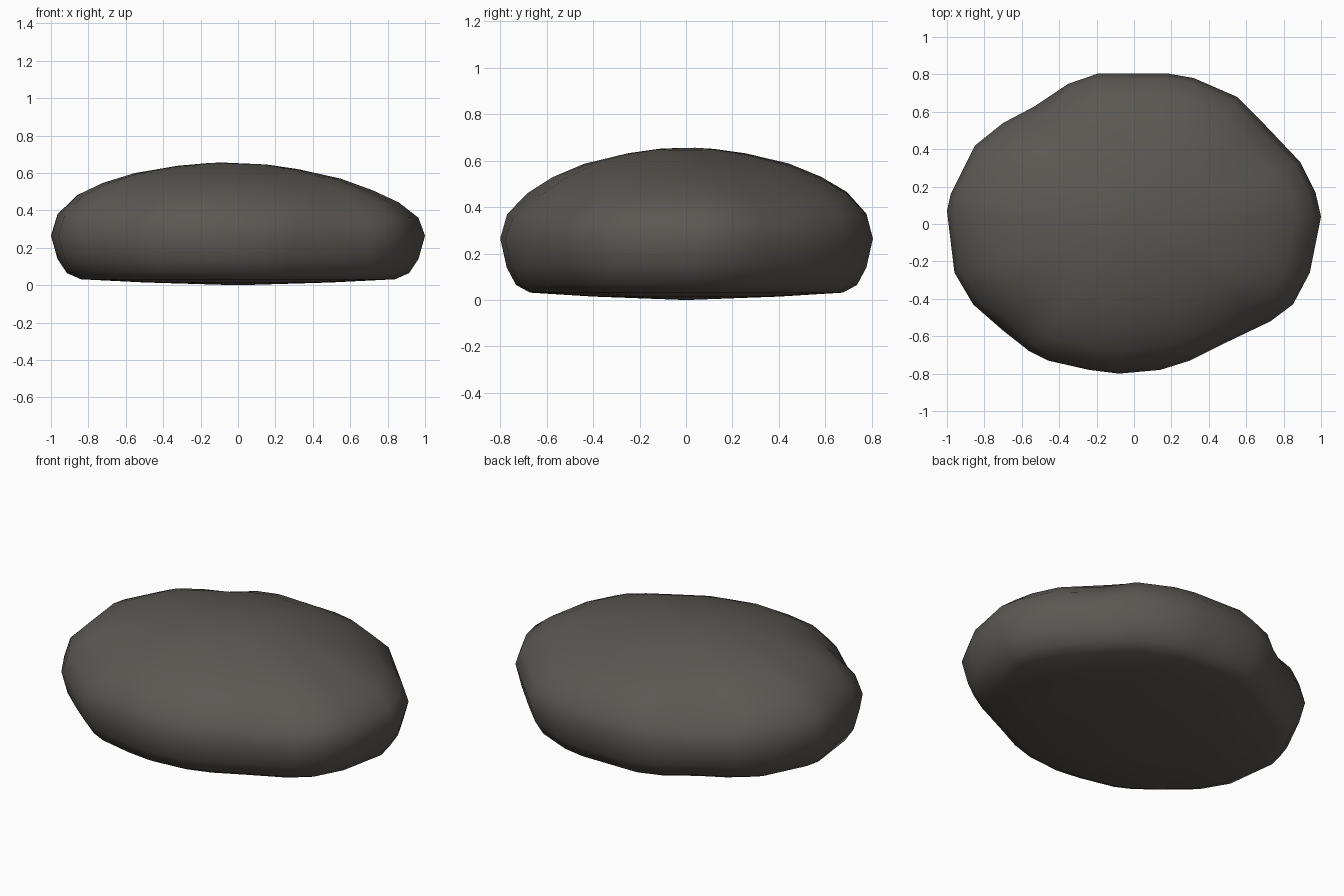
import bpy, bmesh, math
from mathutils import Vector

if "Cube" in bpy.data.objects:
    bpy.data.objects.remove(bpy.data.objects["Cube"])

# Widest outline of the rock seen from above, counter-clockwise
OUTLINE = [(1, .04), (.97, .17), (.89, .33), (.7, .53), (.55, .68), (.32, .78), (.18, .805),
           (0, .805), (-.19, .805), (-.35, .75), (-.53, .63), (-.7, .54), (-.85, .42),
           (-.98, .16), (-1, .07), (-.96, -.26), (-.86, -.43), (-.7, -.57), (-.56, -.68),
           (-.46, -.73), (-.24, -.78), (-.08, -.8), (.14, -.78), (.3, -.73), (.5, -.63),
           (.73, -.52), (.85, -.43), (.94, -.26)]

# Profile from underside to crown: fraction of the outline, height
PROFILE = [(.5, .015), (.84, .032), (.915, .065), (.965, .14), (1, .265),
           (.965, .37), (.86, .462), (.72, .528), (.55, .585), (.32, .63), (.15, .65)]

# Soft dents: centre, radius, depth
DENTS = [((-.5, .6, .45), .28, .05), ((.6, -.5, .38), .22, .04),
         ((-.65, -.5, .42), .28, .035), ((.65, .45, .42), .22, .02),
         ((.1, -.7, .45), .25, .02)]


def shape(x, y, z, s):
    # crown leans towards the left, so the right shoulder is lower
    if z > .3:
        z -= .028 * x * min(1, (z - .3) / .2)
    p = Vector((x, y, z))
    for c, r, depth in DENTS:
        d = (p - Vector(c)).length / r
        if d < 1 and s < 1 and z > .3:
            p -= Vector((x, y, .5)).normalized() * depth * (1 - d * d) ** 2
    return p


# Rock body: stacked rings closed by a fan at each end
bm = bmesh.new()
rings = [[bm.verts.new(shape(x * s, y * s, z, s)) for x, y in OUTLINE] for s, z in PROFILE]
bottom = bm.verts.new((0, 0, 0))
top = bm.verts.new((-.08, .04, .656))
n = len(OUTLINE)
for i in range(n):
    j = (i + 1) % n
    bm.faces.new((bottom, rings[0][j], rings[0][i]))
    bm.faces.new((top, rings[-1][i], rings[-1][j]))
    for a, b in zip(rings, rings[1:]):
        bm.faces.new((a[i], a[j], b[j], b[i]))
bmesh.ops.recalc_face_normals(bm, faces=bm.faces)
for f in bm.faces:
    f.smooth = True
mesh = bpy.data.meshes.new("rock")
bm.to_mesh(mesh)
bm.free()
rock = bpy.data.objects.new("rock", mesh)
bpy.context.collection.objects.link(rock)

# Dark warm grey stone
stone = bpy.data.materials.new("stone")
stone.diffuse_color = (.105, .098, .088, 1)
stone.use_nodes = True
stone.node_tree.nodes["Principled BSDF"].inputs["Base Color"].default_value = stone.diffuse_color
mesh.materials.append(stone)
